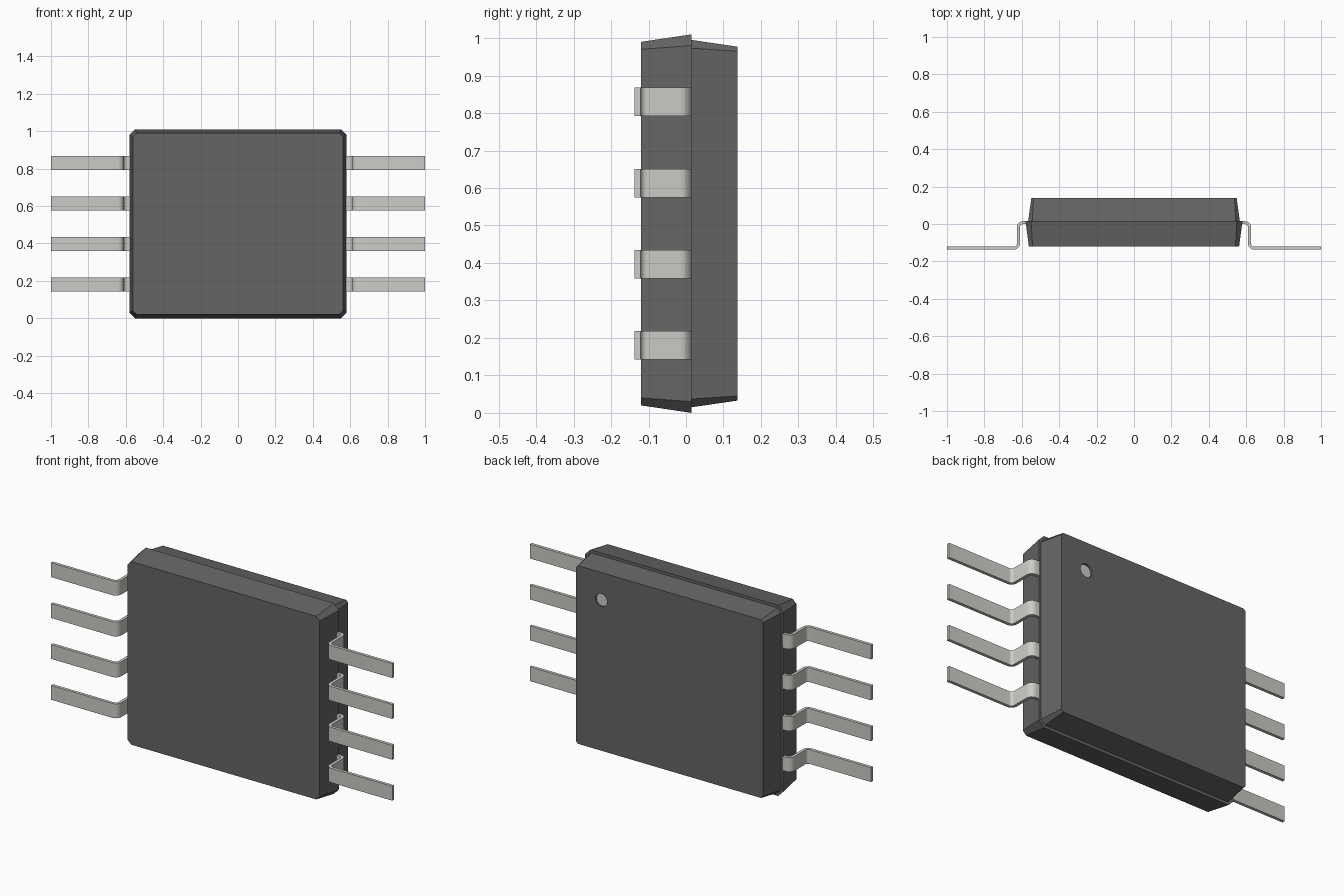
import bpy, bmesh, math
from mathutils import Vector, Matrix

if "Cube" in bpy.data.objects:
    bpy.data.objects.remove(bpy.data.objects["Cube"])

ZC = 0.505  # mid height of the package


def material(name, rgb):
    m = bpy.data.materials.new(name)
    m.diffuse_color = (*rgb, 1)
    m.use_nodes = True
    m.node_tree.nodes["Principled BSDF"].inputs["Base Color"].default_value = m.diffuse_color
    return m


DARK = material("dark_plastic", (0.13, 0.13, 0.13))
METAL = material("tin_metal", (0.6, 0.6, 0.57))


def make_object(name, bm, mat):
    bmesh.ops.recalc_face_normals(bm, faces=bm.faces[:])
    me = bpy.data.meshes.new(name)
    bm.to_mesh(me)
    bm.free()
    me.materials.append(mat)
    ob = bpy.data.objects.new(name, me)
    bpy.context.collection.objects.link(ob)
    return ob


def disc(name, y0, y1, mat):
    bm = bmesh.new()
    m = Matrix.Translation((0.40, (y0 + y1) / 2, 0.83)) @ Matrix.Rotation(math.pi / 2, 4, 'X')
    bmesh.ops.create_cone(bm, cap_ends=True, segments=32, radius1=0.034,
                          radius2=0.034, depth=y1 - y0, matrix=m)
    return make_object(name, bm, mat)


# Moulded body: chamfered rectangles lofted along y, with a step at the seam
bm = bmesh.new()
rings = []
for y, hx, hz, c in ((-0.12, 0.562, 0.485, 0.02), (0.015, 0.58, 0.505, 0.03),
                     (0.015, 0.566, 0.49, 0.022), (0.138, 0.549, 0.472, 0.012)):
    outline = ((hx - c, -hz), (hx, c - hz), (hx, hz - c), (hx - c, hz),
               (c - hx, hz), (-hx, hz - c), (-hx, c - hz), (c - hx, -hz))
    rings.append([bm.verts.new((x, y, ZC + z)) for x, z in outline])
for a, b in zip(rings, rings[1:]):
    for i in range(8):
        j = (i + 1) % 8
        bm.faces.new((a[i], a[j], b[j], b[i]))
bm.faces.new(rings[0])
bm.faces.new(rings[-1])
body = make_object("body", bm, DARK)

# Round orientation recess in the back face
cutter = disc("recess_cutter", 0.126, 0.16, DARK)
cutter.hide_render = True
cutter.hide_viewport = True
cut = body.modifiers.new("recess", 'BOOLEAN')
cut.operation = 'DIFFERENCE'
cut.solver = 'EXACT'
cut.object = cutter
disc("recess_floor", 0.122, 0.128, METAL)


# Bent lead: rounded centreline thickened into a strip
def rounded(points, r, n=6):
    out = [points[0]]
    for p, q, s in zip(points, points[1:], points[2:]):
        u, v = (p - q).normalized(), (s - q).normalized()
        centre = q + (u + v) * r
        for k in range(n + 1):
            t = k / n * math.pi / 2
            out.append(centre - v * r * math.cos(t) - u * r * math.sin(t))
    out.append(points[-1])
    return out


path = rounded([Vector(p) for p in ((0.55, 0.007), (0.618, 0.007),
                                    (0.618, -0.129), (1.0, -0.129))], 0.024)
THICK, WIDTH, PITCH = 0.016, 0.076, 0.2165
bm = bmesh.new()
loops = []
for i, p in enumerate(path):
    d = (path[min(i + 1, len(path) - 1)] - path[max(i - 1, 0)]).normalized()
    n = Vector((-d.y, d.x)) * THICK / 2
    z = ZC - 1.5 * PITCH
    loops.append([bm.verts.new((p.x + s * n.x, p.y + s * n.y, z + w * WIDTH / 2))
                  for s, w in ((1, -1), (1, 1), (-1, 1), (-1, -1))])
for a, b in zip(loops, loops[1:]):
    for i in range(4):
        j = (i + 1) % 4
        bm.faces.new((a[i], a[j], b[j], b[i]))
bm.faces.new(loops[0])
bm.faces.new(loops[-1])
leads = make_object("leads", bm, METAL)
bpy.context.view_layer.objects.active = leads
leads.select_set(True)
bpy.ops.object.shade_smooth_by_angle(angle=math.radians(35))

# Four leads per side
arr = leads.modifiers.new("row", 'ARRAY')
arr.count = 4
arr.use_relative_offset = False
arr.use_constant_offset = True
arr.constant_offset_displace = (0, 0, PITCH)
leads.modifiers.new("both_sides", 'MIRROR').use_axis[0] = True
